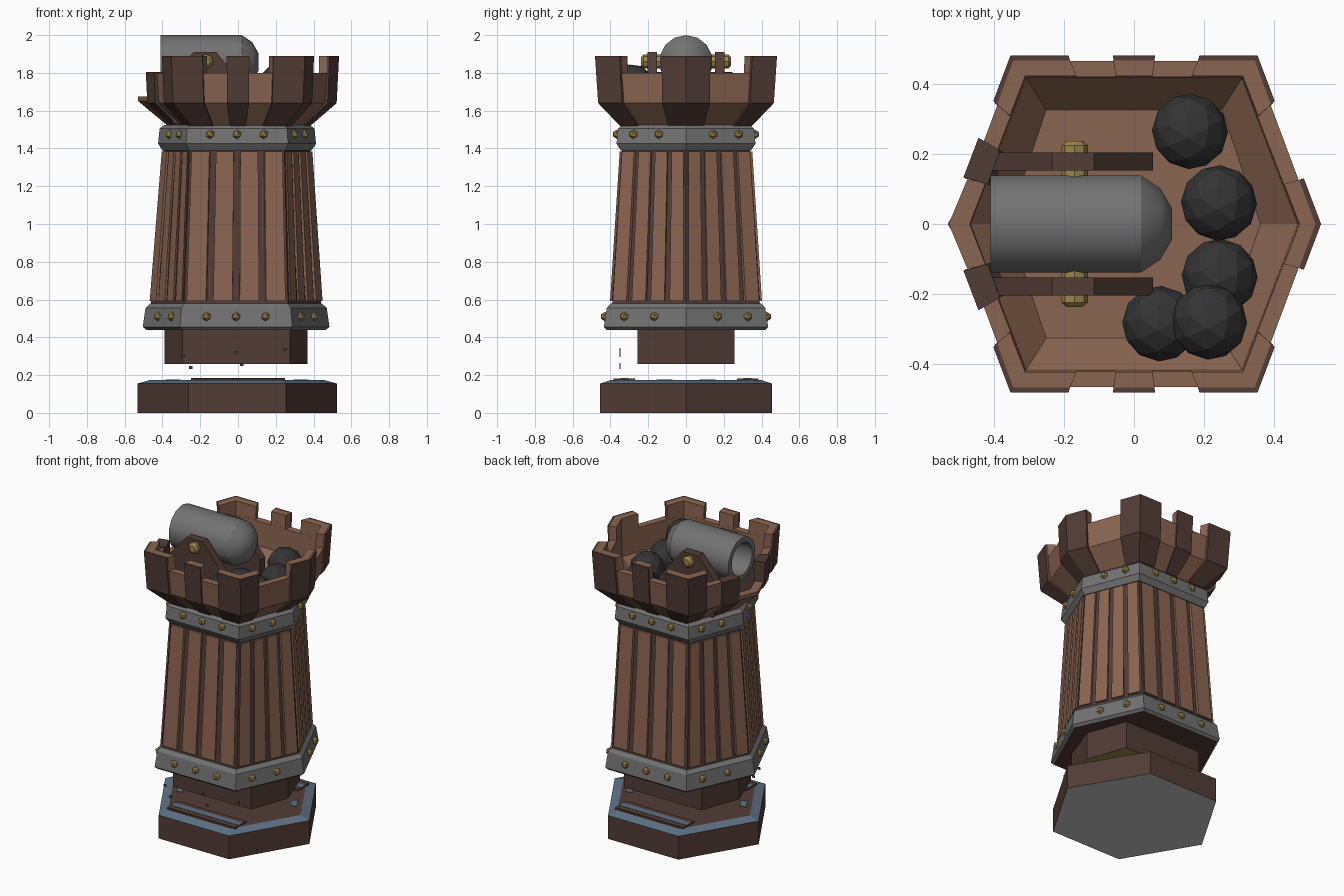
import bpy, bmesh, math
from mathutils import Vector, Matrix

if "Cube" in bpy.data.objects:
    bpy.data.objects.remove(bpy.data.objects["Cube"])


def material(name, r, g, b):
    m = bpy.data.materials.new(name)
    m.diffuse_color = (r, g, b, 1)
    m.use_nodes = True
    m.node_tree.nodes["Principled BSDF"].inputs["Base Color"].default_value = m.diffuse_color
    return m


DARK = material("dark wood", .085, .045, .036)
WOOD = material("warm wood", .255, .130, .082)
IRON = material("grey iron", .17, .17, .17)
BALL = material("black iron", .034, .034, .034)
GOLD = material("brass", .34, .235, .07)
BLUE = material("blue steel", .11, .165, .23)
PALE = material("pale grey", .56, .56, .56)


def finish(name, bm, mats, smooth=False):
    bmesh.ops.recalc_face_normals(bm, faces=bm.faces)
    me = bpy.data.meshes.new(name)
    bm.to_mesh(me)
    bm.free()
    ob = bpy.data.objects.new(name, me)
    bpy.context.collection.objects.link(ob)
    for m in mats:
        me.materials.append(m)
    if smooth:
        bpy.context.view_layer.objects.active = ob
        ob.select_set(True)
        bpy.ops.object.shade_smooth_by_angle(angle=math.radians(32))
        ob.select_set(False)
    return ob


# Hexagon level: (z, tip x, corner x, corner y, centre x); s runs 0..6 around it
def hex_point(level, s):
    z, r, c, a, x0 = level
    pts = [(r, 0), (c, a), (-c, a), (-r, 0), (-c, -a), (c, -a)]
    i, t = int(math.floor(s)), s - math.floor(s)
    p, q = Vector(pts[i % 6]), Vector(pts[(i + 1) % 6])
    v = p.lerp(q, t)
    return Vector((v.x + x0, v.y, z))


def grow(level, d):
    z, r, c, a, x0 = level
    return (z, r + d * 1.15, c + d * .6, a + d, x0)


def loft(bm, rings, closed, cap):
    vs = [[bm.verts.new(p) for p in ring] for ring in rings]
    n = len(vs[0])
    for a, b in zip(vs, vs[1:]):
        for i in range(n if closed else n - 1):
            j = (i + 1) % n
            bm.faces.new((a[i], a[j], b[j], b[i]))
    if cap:
        bm.faces.new(vs[0])
        bm.faces.new(vs[-1])


def hex_stack(name, levels, mats, rule=None):
    bm = bmesh.new()
    loft(bm, [[hex_point(l, s) for s in range(6)] for l in levels], True, True)
    bmesh.ops.recalc_face_normals(bm, faces=bm.faces)
    if rule:
        for f in bm.faces:
            f.material_index = rule(f)
    return finish(name, bm, mats)


def strip(bm, ss, profile):
    loft(bm, [[hex_point(l, s) for l in profile] for s in ss], True, True)


def box(bm, x0, x1, y0, y1, z0, z1):
    m = Matrix.Translation(((x0 + x1) / 2, (y0 + y1) / 2, (z0 + z1) / 2))
    m = m @ Matrix.Diagonal((x1 - x0, y1 - y0, z1 - z0, 1))
    bmesh.ops.create_cube(bm, size=1, matrix=m)


# Base slab: wooden sides, narrow steel rim, pale underside
EDGE = (.174, .462, .227, .400, -.005)
hex_stack("base", [(0, .528, .258, .455, -.005), (.155, .528, .258, .455, -.005), EDGE],
          [DARK, BLUE, PALE],
          lambda f: 2 if f.normal.z < -.9 else (1 if .5 < f.normal.z < .99 else 0))

# Raised planks and steel inlays on the base
ridge, inlay = bmesh.new(), bmesh.new()
for s in (-1, 1):
    y0, y1 = sorted((s * .27, s * .385))
    box(ridge, -.25, .25, y0, y1, .17, .182)
    y0, y1 = sorted((s * .305, s * .348))
    box(inlay, -.25, .25, y0, y1, .175, .184)
for g in ([.22, .42], [3.22, 3.42]):
    z = .178
    strip(inlay, g, [(.172,) + grow(EDGE, -.03)[1:], (z,) + grow(EDGE, -.03)[1:],
                     (z,) + grow(EDGE, -.07)[1:], (.172,) + grow(EDGE, -.07)[1:]])
finish("base_planks", ridge, [DARK])
finish("base_inlays", inlay, [BLUE])

# Neck
hex_stack("neck", [(.26, .378, .285, .258, -.01), (.445, .378, .285, .258, -.01)],
          [DARK, GOLD], lambda f: 1 if f.normal.z < -.9 else 0)

# Iron bands
hex_stack("lower_band", [(.44, .475, .285, .42, -.01), (.455, .494, .297, .435, -.01),
                         (.555, .480, .289, .420, -.01), (.578, .455, .275, .40, -.01)],
          [IRON, DARK], lambda f: 1 if f.normal.z < -.9 else 0)
hex_stack("upper_band", [(1.39, .395, .255, .345, -.005), (1.425, .418, .27, .368, -.005),
                         (1.505, .410, .265, .360, -.005), (1.525, .385, .25, .34, -.005)], [IRON])

# Tower core and the raised planks on each of its faces
LOW, HIGH = (.56, .452, .275, .392, -.01), (1.41, .388, .25, .337, -.005)
hex_stack("tower_core", [LOW, HIGH], [DARK])
bm = bmesh.new()
PL, PH = (.592, .450, .274, .390, -.01), (1.383, .390, .251, .339, -.005)
for side in range(6):
    for k in range(4):
        gap = .034
        s0, s1 = side + k / 4 + gap, side + (k + 1) / 4 - gap
        strip(bm, [s0, s1], [grow(PL, -.004), grow(PL, .012), grow(PH, .012), grow(PH, -.004)])
finish("tower_planks", bm, [WOOD])

# Brass rivets along both bands
bm = bmesh.new()
for level in ((.51, .488, .294, .429, -.01), (1.475, .414, .268, .365, -.005)):
    spots = [side + t for side in (0, 3) for t in (.39, .76)]
    spots += [side + t for side in (2, 5) for t in (.24, .61)]
    spots += [side + t for side in (1, 4) for t in (.235, .5, .765)]
    for s in spots:
        bmesh.ops.create_icosphere(bm, subdivisions=1, radius=.025,
                                   matrix=Matrix.Translation(hex_point(level, s)))
finish("rivets", bm, [GOLD])

# Crown wall, lowered at the left tip to let the barrel out
FOOT, BELLY, RIM = (1.52, .372, .245, .34, 0), (1.64, .505, .335, .450, 0), (1.80, .518, .344, .466, 0)
INNER, BEND, FLOOR = (1.80, .472, .310, .420, 0), (1.64, .468, .308, .416, 0), (1.535, .36, .25, .325, 0)
bm = bmesh.new()
strip(bm, [3.28, 4, 5, 6, 7, 8, 8.72], [FOOT, BELLY, RIM, INNER, BEND, FLOOR])
strip(bm, [2.72, 3, 3.28], [FOOT, (1.65, .528, .338, .453, 0), (1.675, .53, .340, .455, 0),
                            (1.675, .47, .308, .416, 0), BEND, FLOOR])
finish("crown_wall", bm, [WOOD])
hex_stack("crown_floor", [(1.521, .37, .243, .338, 0), (1.537, .365, .253, .328, 0)], [WOOD])

# Merlons: wooden blocks with dark outer cladding
TOP, TOP_IN = (1.89, .519, .345, .468, 0), (1.89, .473, .311, .424, 0)
blocks, clad = bmesh.new(), bmesh.new()
groups = [[c - (.235 if c in (2, 5) else .27), c, c + (.235 if c in (1, 4) else .27)]
          for c in (6, 1, 2, 4, 5)]
groups += [[m - .085, m + .085] for m in (1.5, 4.5)]
for g in groups:
    strip(blocks, g, [(1.78,) + RIM[1:], TOP, TOP_IN, (1.78,) + INNER[1:]])
    strip(clad, g, [grow(FOOT, -.003), grow(FOOT, .010), grow(BELLY, .015), grow(TOP, .014),
                    grow(TOP, -.002), grow(BELLY, -.003)])
# Short thick cladding beside the gun opening
for g in ([2.49, 2.725], [3.275, 3.51]):
    low, high = BELLY, (1.806,) + RIM[1:]
    strip(clad, g, [grow(FOOT, -.003), grow(FOOT, .012), grow(low, .022), grow(high, .018),
                    grow(high, -.052), grow(low, -.04)])
finish("merlons", blocks, [WOOD])
finish("merlon_cladding", clad, [DARK])

# Cannon barrel: revolved profile along x, with hollow muzzle
bm = bmesh.new()
N, CZ = 14, 1.858
profile = [(-.12, 0.002), (-.12, .108), (-.41, .108), (-.41, .142), (.02, .142),
           (.075, .105), (.109, .045), (.109, .002)]
rings = [[Vector((x, r * math.sin(2 * math.pi * i / N), CZ + r * math.cos(2 * math.pi * i / N)))
          for i in range(N)] for x, r in profile]
loft(bm, rings, True, True)
finish("cannon_barrel", bm, [IRON], smooth=True)

# Carriage cheeks and trunnion bolts
bm, bolts = bmesh.new(), bmesh.new()
outline = [(-.34, 1.53), (-.41, 1.68), (-.41, 1.71), (-.235, 1.91), (-.115, 1.91), (.055, 1.70), (.055, 1.53)]
for s in (-1, 1):
    loft(bm, [[Vector((x, s * y, z)) for x, z in outline] for y in (.153, .205)], True, True)
    for y, r0, r1, d in ((.165, .038, .038, .06), (.212, .038, .038, .024), (.231, .038, .022, .014)):
        turn = Matrix.Rotation(-s * math.pi / 2, 4, 'X')
        bmesh.ops.create_cone(bolts, cap_ends=True, segments=8, radius1=r0, radius2=r1, depth=d,
                              matrix=Matrix.Translation((-.17, s * y, 1.86)) @ turn)
finish("carriage_cheeks", bm, [DARK])
finish("trunnion_bolts", bolts, [GOLD])

# Cannonballs: four on the floor and one resting on top
bm = bmesh.new()
for x, y, z in ((.16, .265, 1.655), (.243, .06, 1.645), (.245, -.15, 1.645),
                (.075, -.285, 1.655), (.215, -.28, 1.737)):
    turn = Matrix.Rotation(.5, 4, 'X') @ Matrix.Rotation(.4, 4, 'Y')
    bmesh.ops.create_icosphere(bm, subdivisions=2, radius=.109,
                               matrix=Matrix.Translation((x, y, z)) @ turn)
finish("cannonballs", bm, [BALL])

# Tiny loose splinters in front of the neck
bm = bmesh.new()
for x, z in ((-.29, .305), (-.25, .24), (-.01, .32), (.02, .255), (.25, .335)):
    box(bm, x - .009, x + .009, -.352, -.348, z - .008, z + .008)
finish("splinters", bm, [DARK])
